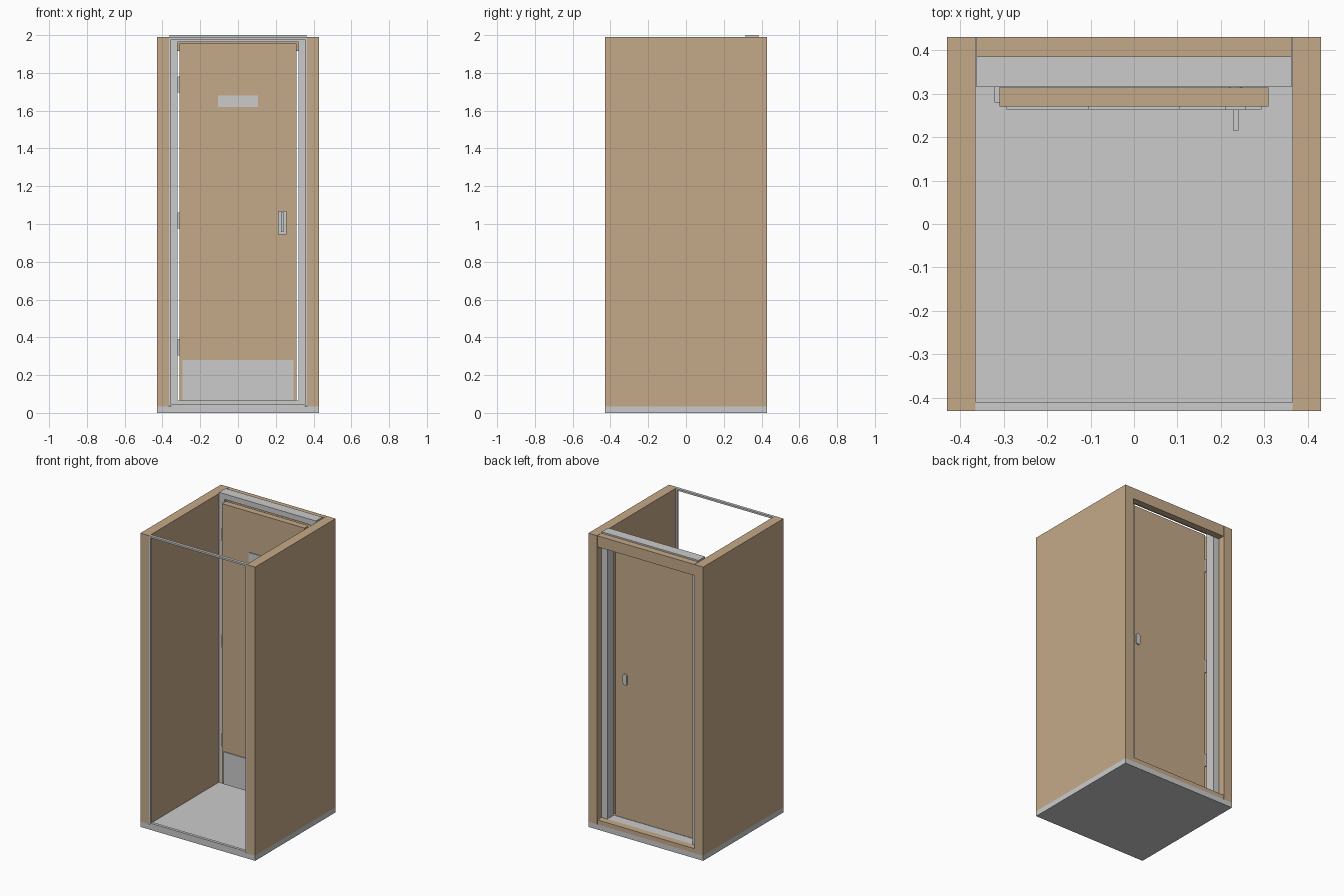
import bpy, bmesh

if "Cube" in bpy.data.objects:
    bpy.data.objects.remove(bpy.data.objects["Cube"])


def material(name, rgb):
    m = bpy.data.materials.new(name)
    m.diffuse_color = (*rgb, 1)
    m.use_nodes = True
    m.node_tree.nodes["Principled BSDF"].inputs["Base Color"].default_value = m.diffuse_color
    return m


WOOD = material("wood", (0.56, 0.40, 0.25))


def box(name, x, y, z, mat=None, bevel=0, segments=1):
    """Box from (min, max) ranges on each axis."""
    bm = bmesh.new()
    bmesh.ops.create_cube(bm, size=1)
    for v in bm.verts:
        v.co = [(r[0] + r[1]) / 2 + c * (r[1] - r[0]) for r, c in zip((x, y, z), v.co)]
    if bevel:
        # round only the edges running along y, giving a rounded plate outline
        edges = [e for e in bm.edges if abs(e.verts[0].co.y - e.verts[1].co.y) > 1e-5]
        bmesh.ops.bevel(bm, geom=edges, offset=bevel, segments=segments,
                        profile=0.5, affect='EDGES')
    bmesh.ops.recalc_face_normals(bm, faces=bm.faces)
    me = bpy.data.meshes.new(name)
    bm.to_mesh(me)
    bm.free()
    ob = bpy.data.objects.new(name, me)
    bpy.context.collection.objects.link(ob)
    if mat:
        me.materials.append(mat)
    return ob


def pair(name, x, y, z, mat=None):
    """Mirrored left and right boxes."""
    box("right_" + name, x, y, z, mat)
    box("left_" + name, (-x[1], -x[0]), y, z, mat)


W, INNER = 0.43, 0.365
WALL_Z = (0.037, 1.99)

# floor slab and side walls
box("floor_slab", (-W, W), (-W, W), (0, 0.035))
pair("side_wall", (INNER, W), (-W, W), (0.035, 1.99), WOOD)

# wooden lintel and sill behind the door
box("lintel", (-0.363, 0.363), (0.385, W), (1.915, 1.99), WOOD)
box("sill", (-0.363, 0.363), (0.385, W), (0.035, 0.065), WOOD)

# slim trim around the open front
pair("front_trim_post", (0.356, INNER), (-W, -0.41), WALL_Z)
box("front_trim_top", (-0.356, 0.356), (-W, -0.41), (1.978, 1.99))
box("front_trim_bottom", (-0.356, 0.356), (-W, -0.41), (0.035, 0.045))

# metal door frame
FRAME_Y = (0.315, 0.385)
pair("door_frame_post", (0.32, 0.363), FRAME_Y, (0.035, 2.0))
box("door_frame_header", (-0.32, 0.32), FRAME_Y, (1.963, 2.0))
box("door_frame_threshold", (-0.32, 0.32), FRAME_Y, (0.035, 0.065))

# door leaf with plates
box("door", (-0.31, 0.31), (0.27, 0.314), (0.065, 1.955), WOOD)
box("kick_plate", (-0.293, 0.293), (0.263, 0.27), (0.062, 0.28))
box("upper_plate", (-0.105, 0.105), (0.264, 0.27), (1.62, 1.68))

# hinges on the left edge
for i, z in enumerate((0.348, 1.018, 1.738)):
    box(f"hinge_{i + 1}", (-0.321, -0.31), (0.28, 0.316), (z - 0.043, z + 0.043))

# inner handle and outer latch
box("handle_plate", (0.211, 0.257), (0.262, 0.27), (0.945, 1.07))
box("handle_grip", (0.228, 0.24), (0.215, 0.263), (0.957, 1.06))
box("outer_latch", (0.219, 0.249), (0.314, 0.322), (0.97, 1.045), bevel=0.012, segments=3)
